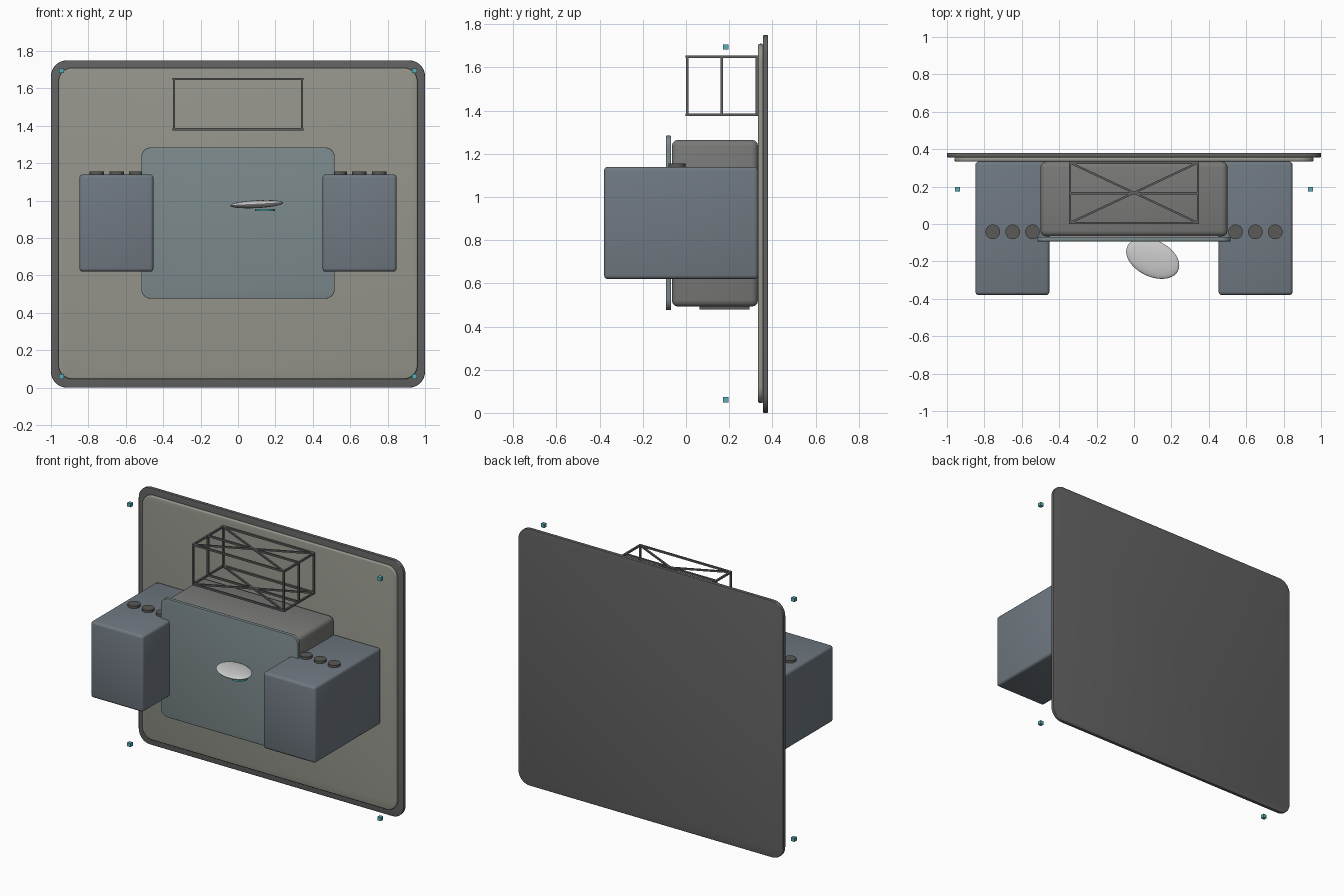
import bpy, bmesh, math
from mathutils import Vector, Matrix

if "Cube" in bpy.data.objects:
    bpy.data.objects.remove(bpy.data.objects["Cube"])


def material(name, rgb):
    m = bpy.data.materials.new(name)
    m.diffuse_color = (*rgb, 1)
    m.use_nodes = True
    m.node_tree.nodes["Principled BSDF"].inputs["Base Color"].default_value = m.diffuse_color
    return m


STONE = material("warm_grey", (0.30, 0.30, 0.26))
SLATE = material("slate", (0.16, 0.19, 0.22))
GLASS = material("glass_teal", (0.20, 0.25, 0.26))
DARK = material("dark_grey", (0.10, 0.10, 0.095))
FRAME = material("frame_grey", (0.12, 0.12, 0.12))
HOUSING = material("housing_grey", (0.19, 0.195, 0.185))
PALE = material("pale", (0.60, 0.58, 0.58))
TEAL = material("teal", (0.10, 0.42, 0.48))


def finish(name, bm, mat, smooth=True):
    bmesh.ops.recalc_face_normals(bm, faces=bm.faces)
    me = bpy.data.meshes.new(name)
    bm.to_mesh(me)
    bm.free()
    if smooth:
        me.polygons.foreach_set("use_smooth", [True] * len(me.polygons))
        me.set_sharp_from_angle(angle=math.radians(35))
    me.materials.append(mat)
    ob = bpy.data.objects.new(name, me)
    bpy.context.collection.objects.link(ob)
    return ob


def box(name, lo, hi, mat, edge=0.0, corner=0.0):
    """Box from lo to hi; corner rounds the outline seen from the front, edge rounds the rims."""
    lo, hi = Vector(lo), Vector(hi)
    bm = bmesh.new()
    bmesh.ops.create_cube(bm, size=1)
    for v in bm.verts:
        v.co = (lo + hi) / 2 + Vector(c * s for c, s in zip(v.co, hi - lo))
    if corner:
        along_y = [e for e in bm.edges
                   if abs((e.verts[0].co - e.verts[1].co).normalized().y) > 0.9]
        bmesh.ops.bevel(bm, geom=along_y, offset=corner, segments=8, profile=0.5, affect='EDGES')
    if edge:
        sharp = [e for e in bm.edges if e.calc_face_angle(0) > 0.8]
        bmesh.ops.bevel(bm, geom=sharp, offset=edge, segments=3, profile=0.5, affect='EDGES')
    return finish(name, bm, mat)


def disc(name, center, radius, height, mat):
    bm = bmesh.new()
    bmesh.ops.create_cone(bm, cap_ends=True, segments=32, radius1=radius, radius2=radius,
                          depth=height, matrix=Matrix.Translation(center))
    return finish(name, bm, mat)


def add_bar(bm, a, b, t):
    a, b = Vector(a), Vector(b)
    d = b - a
    m = (Matrix.Translation((a + b) / 2) @ d.to_track_quat('Z', 'Y').to_matrix().to_4x4()
         @ Matrix.Diagonal((t, t, d.length + t, 1)))
    bmesh.ops.create_cube(bm, size=1, matrix=m)


# Wall panel: dark backing with a lighter facing
box("wall_backing", (-1, 0.356, 0), (1, 0.38, 1.75), FRAME, 0.004, 0.085)
box("wall_facing", (-0.96, 0.334, 0.045), (0.96, 0.357, 1.71), STONE, 0.008, 0.075)

# Central housing, front screen and underside plate
box("central_housing", (-0.5, -0.066, 0.492), (0.5, 0.334, 1.265), HOUSING, 0.03)
box("front_screen", (-0.517, -0.093, 0.476), (0.517, -0.069, 1.284), GLASS, 0.003, 0.05)
box("underside_plate", (-0.35, 0.062, 0.48), (0.35, 0.295, 0.496), DARK)

# Side cabinets with three knobs each
for side, s in (("left", -1), ("right", 1)):
    x0, x1 = sorted((s * 0.452, s * 0.848))
    box(f"{side}_cabinet", (x0, -0.38, 0.62), (x1, 0.334, 1.14), SLATE, 0.018)
    for i in range(3):
        disc(f"{side}_knob_{i + 1}", (s * (0.543 + 0.106 * i), -0.042, 1.146), 0.039, 0.02, DARK)

# Open truss above: box frame, middle bars, crossed diagonals top and bottom
bm = bmesh.new()
X, Y0, YM, Y1, Z0, Z1, T = 0.342, 0.006, 0.165, 0.328, 1.381, 1.65, 0.012
for z in (Z0, Z1):
    for y in (Y0, YM, Y1):
        add_bar(bm, (-X, y, z), (X, y, z), T)
    for s in (-1, 1):
        add_bar(bm, (s * X, Y0, z), (s * X, Y1, z), T)
        add_bar(bm, (-X, Y0 if s > 0 else Y1, z), (X, Y1 if s > 0 else Y0, z), T * 0.9)
for s in (-1, 1):
    for y in (Y0, YM, Y1):
        add_bar(bm, (s * X, y, Z0), (s * X, y, Z1), T)
finish("truss_frame", bm, FRAME, smooth=False)

# Flattened pebble in front of the screen, with a small foot below
bm = bmesh.new()
bmesh.ops.create_uvsphere(bm, u_segments=40, v_segments=20, radius=1)
bmesh.ops.transform(bm, verts=bm.verts, matrix=Matrix.Translation((0.1, -0.184, 0.981))
                    @ Matrix.Rotation(math.radians(-3), 4, 'Y')
                    @ Matrix.Rotation(math.radians(-26), 4, 'Z')
                    @ Matrix.Diagonal((0.151, 0.097, 0.021, 1)))
finish("pebble", bm, PALE)
disc("pebble_foot", (0.145, -0.19, 0.949), 0.053, 0.01, TEAL)

# Four small corner markers
for i, (x, z) in enumerate([(x, z) for x in (-0.944, 0.944) for z in (0.06, 1.695)]):
    r = 0.0125
    box(f"corner_marker_{i + 1}", (x - r, 0.185 - r, z - r), (x + r, 0.185 + r, z + r), TEAL)
